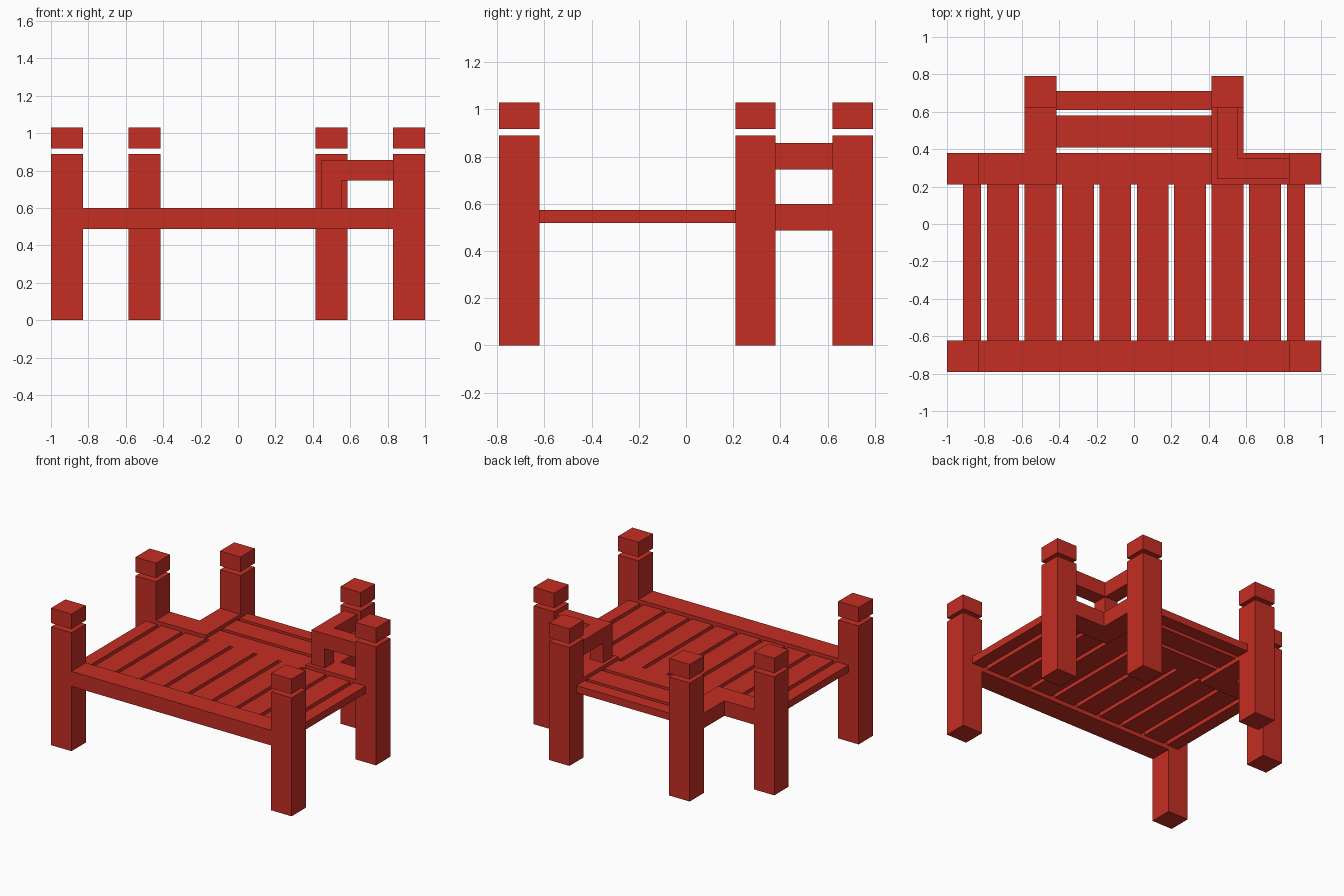
import bpy, bmesh

if "Cube" in bpy.data.objects:
    bpy.data.objects.remove(bpy.data.objects["Cube"])

# One flat red paint for the whole dock
RED = bpy.data.materials.new("red paint")
RED.diffuse_color = (0.56, 0.027, 0.017, 1)
RED.use_nodes = True
RED.node_tree.nodes["Principled BSDF"].inputs["Base Color"].default_value = RED.diffuse_color


def outline(name, pts, z0, z1):
    """Extrude a flat outline in the xy plane from z0 to z1."""
    bm = bmesh.new()
    face = bm.faces.new([bm.verts.new((x, y, z0)) for x, y in pts])
    new = bmesh.ops.extrude_face_region(bm, geom=[face])["geom"]
    verts = [v for v in new if isinstance(v, bmesh.types.BMVert)]
    bmesh.ops.translate(bm, verts=verts, vec=(0, 0, z1 - z0))
    bmesh.ops.recalc_face_normals(bm, faces=bm.faces)
    me = bpy.data.meshes.new(name)
    bm.to_mesh(me)
    bm.free()
    me.materials.append(RED)
    obj = bpy.data.objects.new(name, me)
    bpy.context.collection.objects.link(obj)
    return obj


def box(name, x0, x1, y0, y1, z0, z1):
    return outline(name, [(x0, y0), (x1, y0), (x1, y1), (x0, y1)], z0, z1)


H = 0.085                       # half width of posts, beams and boards
Y_FRONT, Y_MID, Y_BACK = -0.707, 0.295, 0.707
BEAM = (0.487, 0.60)            # bottom and top of the frame beams
DECK = (0.519, 0.573)           # bottom and top of the deck boards

# Posts, each with a separate cap block above a small gap
for side in (-1, 1):
    for x, y, row in ((0.915, Y_FRONT, "front"), (0.915, Y_MID, "middle"), (0.5, Y_BACK, "back")):
        x *= side
        box(row + "_post", x - H, x + H, y - H, y + H, 0, 0.89)
        box(row + "_post_cap", x - H, x + H, y - H, y + H, 0.918, 1.03)

# Front beam and the two corner beams
box("front_beam", -0.83, 0.83, Y_FRONT - H, Y_FRONT + H, *BEAM)
for s in (-1, 1):
    outline("corner_beam", [(s * 0.83, 0.21), (s * 0.415, 0.21), (s * 0.415, 0.622),
                            (s * 0.585, 0.622), (s * 0.585, 0.38), (s * 0.83, 0.38)], *BEAM)

# Long deck boards with narrow end boards
for i in range(-4, 4):
    x = 0.1 + 0.2 * i
    box("deck_board", x - H, x + H, -0.622, 0.21, *DECK)
for x0, x1 in ((-0.915, -0.817), (0.817, 0.915)):
    box("end_deck_board", x0, x1, -0.622, 0.21, *DECK)

# Cross boards at the back of the deck
for y0, y1 in ((0.21, 0.38), (0.41, 0.58), (0.61, 0.71)):
    box("cross_board", -0.415, 0.415, y0, y1, *DECK)

# Right-hand corner handrail and its short support
outline("handrail", [(0.83, 0.24), (0.443, 0.24), (0.443, 0.622),
                     (0.553, 0.622), (0.553, 0.353), (0.83, 0.353)], 0.746, 0.858)
box("handrail_support", 0.443, 0.553, 0.24, 0.353, 0.60, 0.746)
